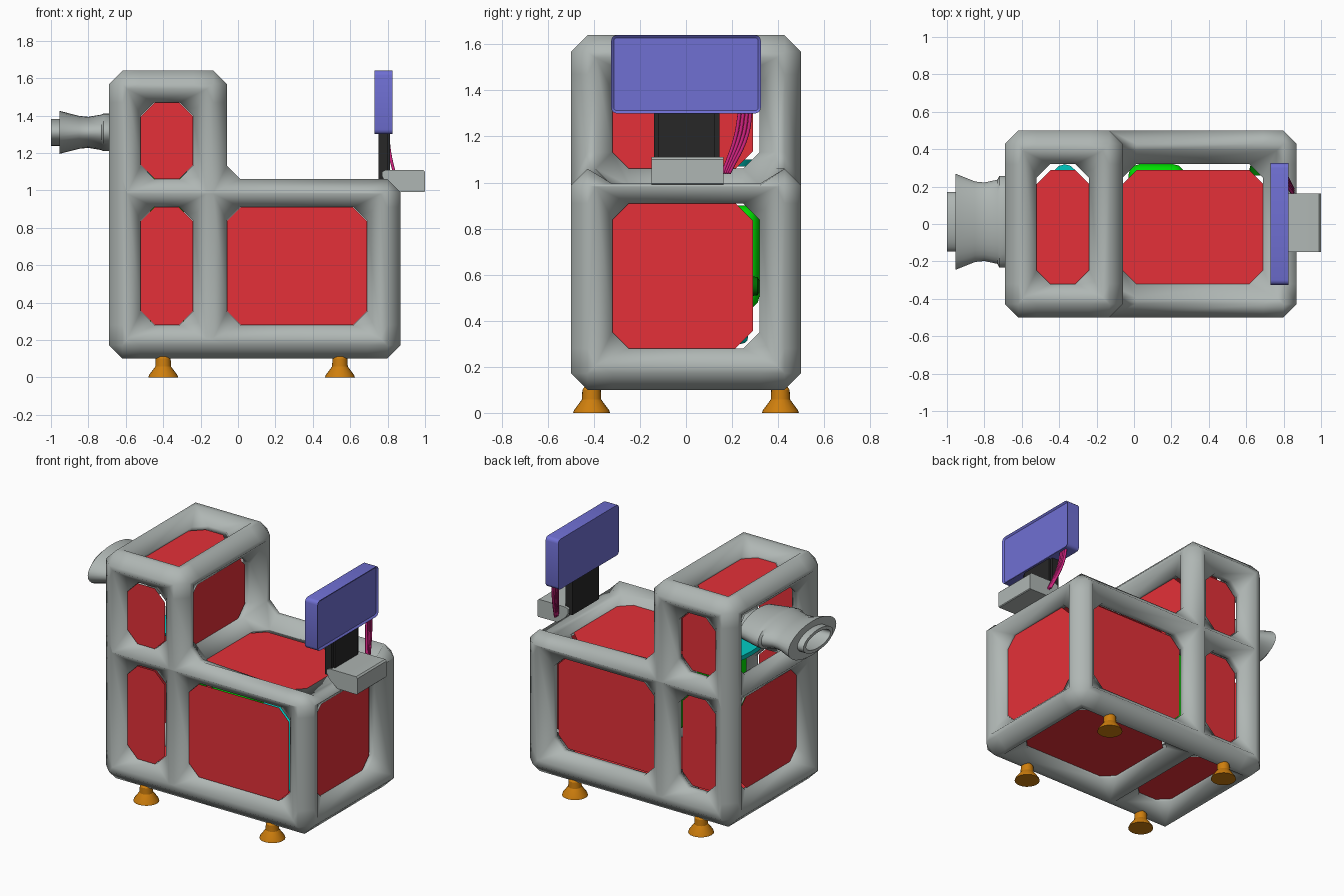
import bpy, bmesh, math
from mathutils import Vector

if "Cube" in bpy.data.objects:
    bpy.data.objects.remove(bpy.data.objects["Cube"])


def mat(name, r, g, b):
    m = bpy.data.materials.new(name)
    m.diffuse_color = (r, g, b, 1)
    m.use_nodes = True
    m.node_tree.nodes["Principled BSDF"].inputs["Base Color"].default_value = m.diffuse_color
    return m


GREY = mat("frame_grey", 0.43, 0.47, 0.455)
RED = mat("panel_red", 0.78, 0.03, 0.04)
PURPLE = mat("screen_purple", 0.16, 0.16, 0.65)
ORANGE = mat("foot_orange", 0.62, 0.21, 0.004)
BLACK = mat("stand_black", 0.02, 0.02, 0.02)
MAGENTA = mat("cable_magenta", 0.6, 0.015, 0.2)
TEAL = mat("inner_teal", 0.0, 0.6, 0.55)
GREEN = mat("inner_green", 0.0, 0.75, 0.0)
DARKGREEN = mat("inner_dark_green", 0.0, 0.15, 0.0)


def add(name, bm, m, smooth=None):
    me = bpy.data.meshes.new(name)
    bmesh.ops.recalc_face_normals(bm, faces=bm.faces)
    bm.to_mesh(me)
    bm.free()
    ob = bpy.data.objects.new(name, me)
    bpy.context.collection.objects.link(ob)
    me.materials.append(m)
    bpy.ops.object.select_all(action='DESELECT')
    bpy.context.view_layer.objects.active = ob
    ob.select_set(True)
    if smooth:
        bpy.ops.object.shade_smooth_by_angle(angle=math.radians(smooth))
    return ob


def box(name, lo, hi, m, bevel=0.0, along=None):
    """Box with rounded edges; along limits the rounding to edges along one axis."""
    bm = bmesh.new()
    bmesh.ops.create_cube(bm, size=1)
    for v in bm.verts:
        v.co = Vector([lo[i] + (v.co[i] + 0.5) * (hi[i] - lo[i]) for i in range(3)])
    if bevel:
        es = [e for e in bm.edges if along is None
              or abs(e.verts[0].co[along] - e.verts[1].co[along]) > 1e-5]
        bmesh.ops.bevel(bm, geom=es, offset=bevel, segments=3, profile=0.5, affect='EDGES')
    return add(name, bm, m, 35)


def loft(name, rings, m, n=24, axis='z', origin=(0, 0, 0), caps=True, smooth=40):
    """Elliptical rings (position, radius a, radius b) stacked along an axis."""
    bm = bmesh.new()
    loops = []
    for p, a, b in rings:
        loop = []
        for k in range(n):
            c, s = a * math.cos(2 * math.pi * k / n), b * math.sin(2 * math.pi * k / n)
            co = {'z': (c, s, p), 'x': (p, c, s), 'y': (c, p, s)}[axis]
            loop.append(bm.verts.new(Vector(co) + Vector(origin)))
        loops.append(loop)
    for A, B in zip(loops, loops[1:]):
        for k in range(n):
            bm.faces.new((A[k], A[(k + 1) % n], B[(k + 1) % n], B[k]))
    if caps:
        bm.faces.new(loops[0])
        bm.faces.new(loops[-1])
    return add(name, bm, m, smooth)


# L-shaped cage: boundary of the beam cells of a coarse grid
X = [-.69, -.52, -.24, -.06, .69, .87]
Y = [-.5, -.32, .32, .5]
Z = [.10, .28, .91, 1.06, 1.47, 1.64]


def solid(i, j, k):
    if not (0 <= i < 5 and 0 <= j < 3 and 0 <= k < 5) or (i > 2 and k > 2):
        return False
    return (i % 2 == 0) + (j % 2 == 0) + (k % 2 == 0) >= 2


src, cache = bmesh.new(), {}
for i in range(5):
    for j in range(3):
        for k in range(5):
            for ax, side in ((a, s) for a in range(3) for s in (0, 1)):
                nb = [i, j, k]
                nb[ax] += 2 * side - 1
                if not solid(i, j, k) or solid(*nb):
                    continue
                quad = []
                for u, w in ((0, 0), (1, 0), (1, 1), (0, 1)):
                    c = [i, j, k]
                    c[ax] += side
                    c[(ax + 1) % 3] += u
                    c[(ax + 2) % 3] += w
                    c = tuple(c)
                    if c not in cache:
                        cache[c] = src.verts.new((X[c[0]], Y[c[1]], Z[c[2]]))
                    quad.append(cache[c])
                src.faces.new(quad if side else quad[::-1])
src.normal_update()

# Chamfer every sharp cage edge: flat areas shrink, strips and corner facets join them
D = 0.072
bm, corner = bmesh.new(), {}


def flat(e):
    return e.link_faces[0].normal.dot(e.link_faces[1].normal) > 0.99


for v in src.verts:
    ring, f, e = [], v.link_faces[0], None      # faces around the vertex in order
    while f not in [r[0] for r in ring]:
        e = [x for x in f.edges if v in x.verts and x is not e][0]
        ring.append((f, e))
        f = [x for x in e.link_faces if x is not f][0]
    start = next((q for q, (_, x) in enumerate(ring) if not flat(x)), -1) + 1
    ring = ring[start:] + ring[:start]
    groups = [[]]
    for f, e in ring:
        groups[-1].append(f)
        if not flat(e):
            groups.append([])
    poly = []
    for g in (g for g in groups if g):
        s = [0, 0, 0]
        for f in g:
            d = f.calc_center_median() - v.co
            s = [s[a] + (d[a] > 1e-4) - (d[a] < -1e-4) for a in range(3)]
        nv = bm.verts.new(v.co + D * Vector([(t > 0) - (t < 0) for t in s]))
        poly.append(nv)
        for f in g:
            corner[v, f] = nv
    if len(poly) > 2:
        bm.faces.new(poly)
for f in src.faces:
    bm.faces.new([corner[v, f] for v in f.verts])
for e in src.edges:
    if not flat(e):
        (a, b), (f, g) = e.verts, e.link_faces
        bm.faces.new((corner[a, f], corner[b, f], corner[b, g], corner[a, g]))
src.free()
# the top end beam sits lower, making a seat for the bracket
for v in bm.verts:
    if v.co.x > 0.7 and abs(v.co.y) < 0.40 and 1.0 < v.co.z < 1.1:
        v.co.z = 0.995
bmesh.ops.remove_doubles(bm, verts=bm.verts, dist=1e-5)
frame = add("frame", bm, GREY)
bpy.ops.object.shade_smooth()


# Red panels: chamfered sheets filling the openings, all shifted slightly forward
def panel(name, axis, pos, a, b, ch=0.075):
    bm = bmesh.new()
    for sa, sb in ((0, 0), (1, 0), (1, 1), (0, 1)):
        p = (a[sa] + ch * (1 - 2 * sa), b[sb])
        q = (a[sa], b[sb] + ch * (1 - 2 * sb))
        for p, q in ([q, p] if sa == sb else [p, q]):
            co = {'x': (pos, p, q), 'y': (p, pos, q), 'z': (p, q, pos)}[axis]
            bm.verts.new((co[0], co[1] - 0.03, co[2]))
    bm.faces.new(bm.verts[:])
    add(name, bm, RED)


xs, xl, ys = (-.52, -.24), (-.06, .69), (-.32, .32)
zl, zt = (.28, .91), (1.06, 1.47)
for side, y in (("front", -.41), ("back", .41)):
    panel(side + "_panel_narrow", 'y', y, xs, zl)
    panel(side + "_panel_wide", 'y', y, xl, zl)
    panel(side + "_panel_tower", 'y', y, xs, zt)
for nm, x, z in (("left_panel", -.605, zl), ("right_panel", .78, zl), ("tower_right_panel", -.15, zt)):
    panel(nm, 'x', x, ys, z)
for nm, z, x in (("bottom_panel_narrow", .19, xs), ("bottom_panel_wide", .19, xl),
                 ("tower_top_panel", 1.555, xs), ("deck_panel", .985, xl)):
    panel(nm, 'z', z, x, ys)

# Feet: flared base, stem and small dome
for x in (-.40, .545):
    for y in (-.41, .41):
        loft("foot", [(0, .08, .08), (.012, .076, .076), (.058, .042, .042), (.10, .04, .04),
                      (.117, .028, .028), (.124, .008, .008)], ORANGE, 20, origin=(x, y, 0), smooth=30)

# Oval nozzle on the left of the tower, with an inner tube
loft("nozzle", [(-.55, .20, .095), (-.69, .245, .10), (-.72, .245, .10), (-.73, .225, .095), (-.80, .21, .083),
                (-.85, .215, .088), (-.955, .257, .115), (-.955, .16, .072), (-1.0, .16, .072),
                (-1.0, .13, .052), (-.80, .12, .045)], GREY, 32, 'x', (0, .012, 1.31), True)

# Screen with a recessed display side, its stand and the bracket
screen = box("screen", (.73, -.325, 1.30), (.825, .325, 1.64), PURPLE, .025, 0)
bm = bmesh.new()
bm.from_mesh(screen.data)
face = [max(bm.faces, key=lambda f: f.normal.x * f.calc_area())]
bmesh.ops.inset_region(bm, faces=face, thickness=0.012)
for v in face[0].verts:
    v.co.x -= 0.01
bm.to_mesh(screen.data)
bm.free()
box("screen_stand", (.75, -.14, 1.06), (.80, .145, 1.31), BLACK)
box("stand_cover", (.798, -.12, 1.06), (.812, .125, 1.31), BLACK)

bm = bmesh.new()
prof = [(.77, 1.075), (.79, 1.04), (.85, .992), (.995, .99), (1.0, .995), (1.0, 1.10), (.99, 1.11),
        (.79, 1.11), (.77, 1.10)]
base = bm.faces.new([bm.verts.new((x, -.15, z)) for x, z in prof])
ext = bmesh.ops.extrude_face_region(bm, geom=[base])
for v in ext['geom']:
    if isinstance(v, bmesh.types.BMVert):
        v.co.y = .162
if base.is_valid and not any(len(e.link_faces) == 1 for e in bm.edges):
    pass
else:
    bmesh.ops.holes_fill(bm, edges=bm.edges[:])
add("bracket", bm, GREY, 35)

# Cables from the screen down to the bracket
for k in range(4):
    cu = bpy.data.curves.new("cable", 'CURVE')
    cu.dimensions = '3D'
    cu.bevel_depth = .008
    cu.bevel_resolution = 2
    sp = cu.splines.new('BEZIER')
    path = [(.80, .235 + .016 * k, 1.32), (.812, .215 + .016 * k, 1.20), (.85, .16 + .009 * k, 1.04)]
    sp.bezier_points.add(2)
    for bp, co in zip(sp.bezier_points, path):
        bp.co = co
        bp.handle_left_type = bp.handle_right_type = 'AUTO'
    cu.materials.append(MAGENTA)
    bpy.context.collection.objects.link(bpy.data.objects.new("cable", cu))

# Machinery glimpsed inside the cage
loft("inner_column", [(.30, .09, .09), (1.08, .09, .09)], GREEN, 20, origin=(-.38, .05, 0))
loft("inner_plate", [(1.07, .13, .28), (1.10, .13, .31)], TEAL, 24, origin=(-.37, .01, 0))
box("inner_drum", (-.03, -.28, .45), (.27, .32, .90), GREEN, .06)
box("inner_tank", (.34, -.36, .30), (.64, .27, .80), TEAL, .03)
loft("inner_knob", [(.26, .045, .045), (.31, .04, .04), (.322, .02, .02)], DARKGREEN, 16, 'y', (.66, 0, .55))
